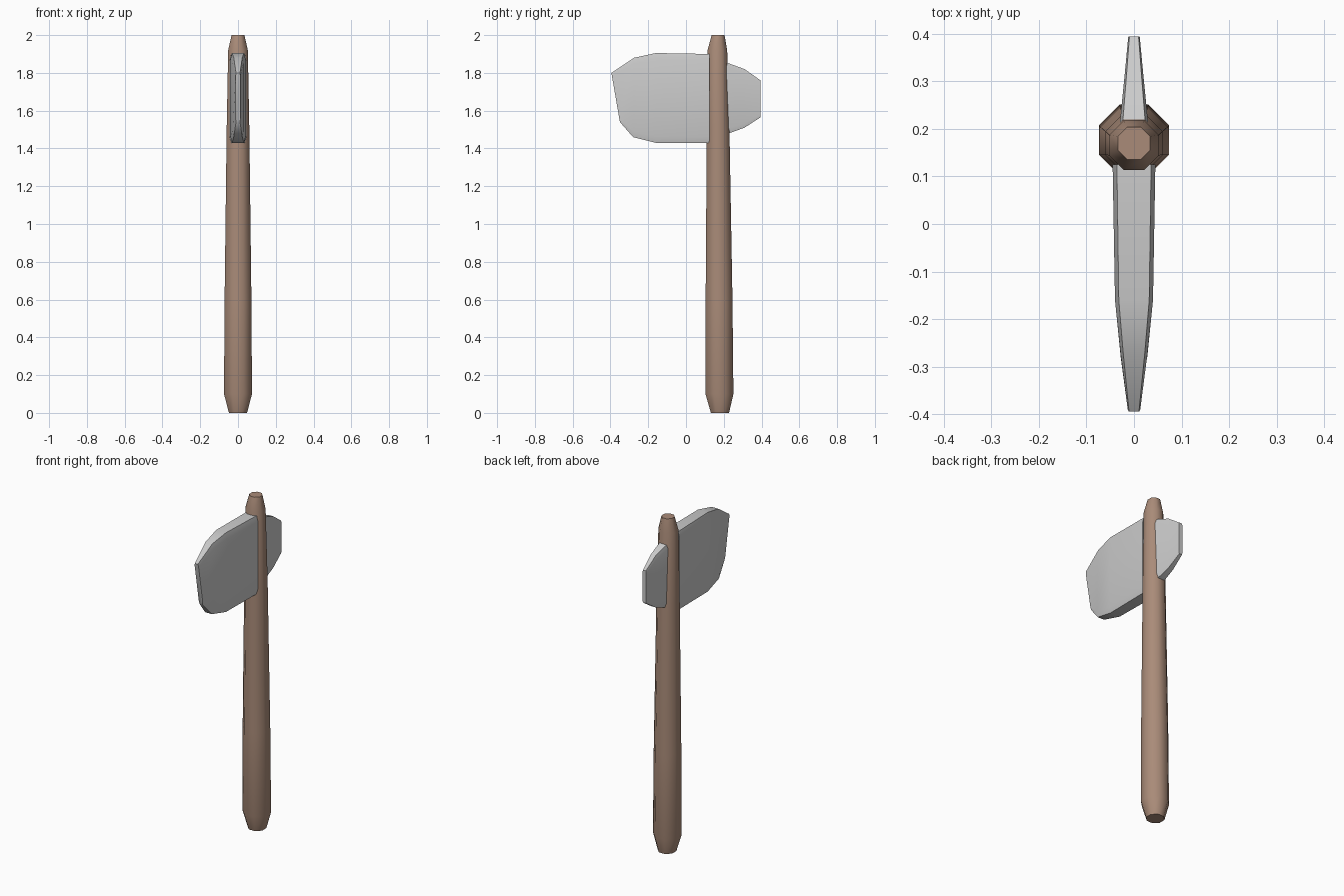
import bpy, bmesh, math

if "Cube" in bpy.data.objects:
    bpy.data.objects.remove(bpy.data.objects["Cube"])


def material(name, color):
    m = bpy.data.materials.new(name)
    m.diffuse_color = (*color, 1)
    m.use_nodes = True
    m.node_tree.nodes["Principled BSDF"].inputs["Base Color"].default_value = m.diffuse_color
    return m


def loft(name, rings, mat, angle):
    """Skin a list of equal-length point rings and cap both ends."""
    bm = bmesh.new()
    loops = [[bm.verts.new(p) for p in ring] for ring in rings]
    n = len(loops[0])
    for a, b in zip(loops, loops[1:]):
        for i in range(n):
            j = (i + 1) % n
            bm.faces.new((a[i], a[j], b[j], b[i]))
    bm.faces.new(loops[0])
    bm.faces.new(loops[-1])
    bmesh.ops.recalc_face_normals(bm, faces=bm.faces)
    mesh = bpy.data.meshes.new(name)
    bm.to_mesh(mesh)
    bm.free()
    mesh.materials.append(mat)
    ob = bpy.data.objects.new(name, mesh)
    bpy.context.collection.objects.link(ob)
    bpy.ops.object.select_all(action='DESELECT')
    ob.select_set(True)
    bpy.context.view_layer.objects.active = ob
    bpy.ops.object.shade_smooth_by_angle(angle=math.radians(angle))
    return ob


def octagon(y, z, apothem):
    r = apothem / math.cos(math.pi / 8)
    return [(r * math.cos((i + .5) * math.pi / 4),
             y + r * math.sin((i + .5) * math.pi / 4), z) for i in range(8)]


def head_ring(top, bottom, w):
    """Chamfered cross-section between a top and a bottom (y, z) point."""
    def at(x, t):
        return (x, top[0] + (bottom[0] - top[0]) * t, top[1] + (bottom[1] - top[1]) * t)
    e = .8 * w
    return [at(-e, 0), at(e, 0), at(w, .07), at(w, .93),
            at(e, 1), at(-e, 1), at(-w, .93), at(-w, .07)]


wood = material("brown wood", (0.40, 0.26, 0.19))
stone = material("grey metal", (0.60, 0.60, 0.60))

# Tapered octagonal handle: centre y, height, half width
loft("handle", [octagon(*s) for s in (
    (.180, 0, .048), (.177, .10, .074), (.175, .60, .071),
    (.170, 1.50, .060), (.166, 1.92, .052), (.170, 2.0, .034))], wood, 46)

# Broad blade in front of the handle
loft("blade", [head_ring(*s) for s in (
    ((.125, 1.90), (.125, 1.43), .045),
    ((-.16, 1.905), (-.16, 1.43), .040),
    ((-.275, 1.88), (-.28, 1.46), .028),
    ((-.395, 1.80), (-.35, 1.54), .013))], stone, 40)

# Small poll behind the handle
loft("poll", [head_ring(*s) for s in (
    ((.20, 1.86), (.20, 1.47), .031),
    ((.31, 1.82), (.31, 1.51), .020),
    ((.395, 1.76), (.395, 1.565), .012))], stone, 40)
